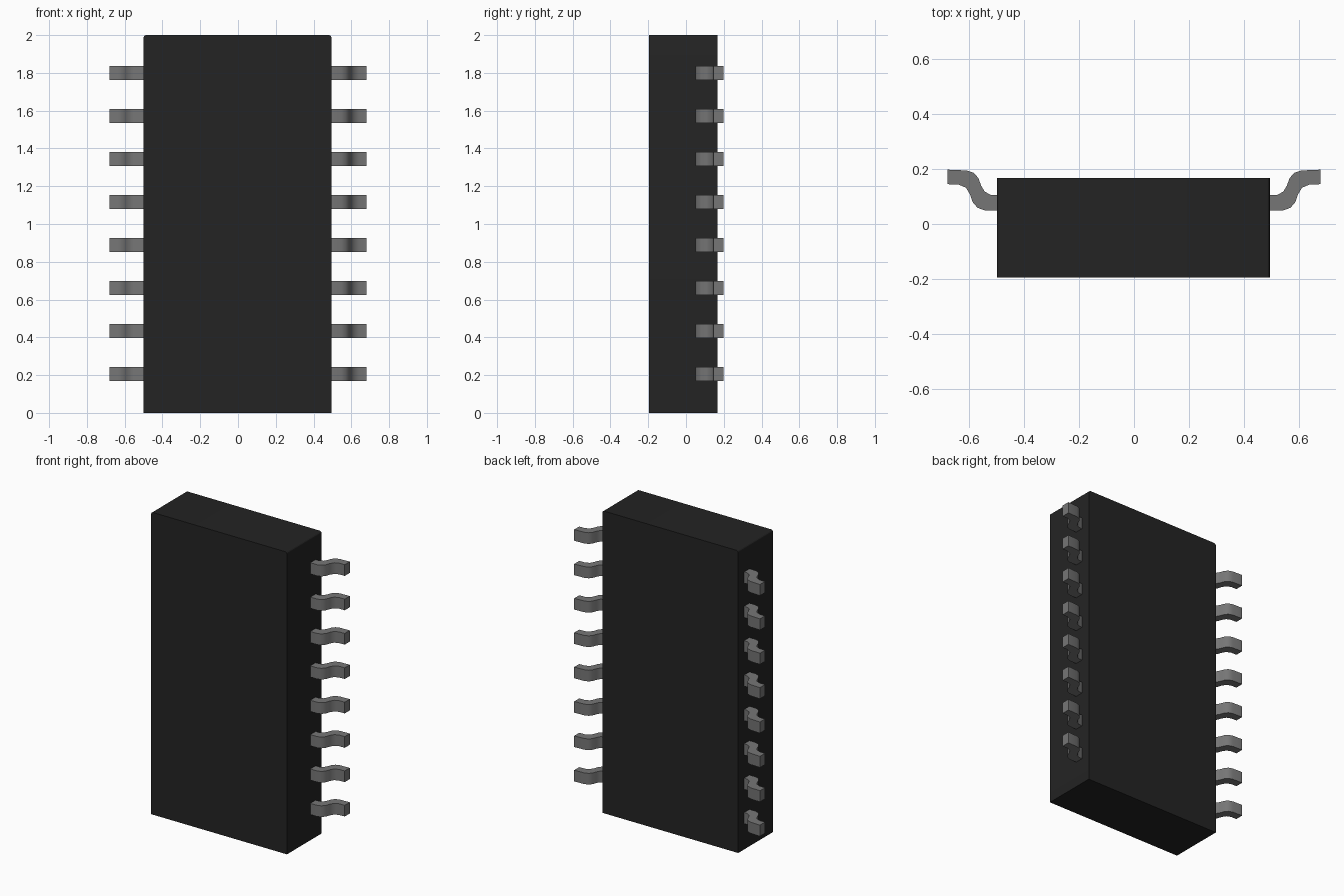
import bpy
import bmesh
import math

cube = bpy.data.objects.get("Cube")
if cube:
    bpy.data.objects.remove(cube, do_unlink=True)


def material(name, rgb):
    m = bpy.data.materials.new(name)
    m.use_nodes = True
    colour = (*rgb, 1.0)
    m.diffuse_color = colour
    m.node_tree.nodes["Principled BSDF"].inputs["Base Color"].default_value = colour
    return m


def finish(bm, name, mat, angle):
    bmesh.ops.recalc_face_normals(bm, faces=bm.faces)
    mesh = bpy.data.meshes.new(name)
    bm.to_mesh(mesh)
    bm.free()
    mesh.materials.append(mat)
    obj = bpy.data.objects.new(name, mesh)
    bpy.context.collection.objects.link(obj)
    bpy.ops.object.select_all(action="DESELECT")
    obj.select_set(True)
    bpy.context.view_layer.objects.active = obj
    bpy.ops.object.shade_smooth_by_angle(angle=math.radians(angle))
    return obj


black = material("black plastic", (0.017, 0.017, 0.017))
grey = material("grey metal", (0.18, 0.18, 0.18))

# Body block, with the front and top rims slightly rounded
X0, X1, Y0, Y1, HEIGHT = -0.5, 0.495, -0.195, 0.168, 2.0
bm = bmesh.new()
bmesh.ops.create_cube(bm, size=1)
for v in bm.verts:
    v.co.x = X1 if v.co.x > 0 else X0
    v.co.y = Y1 if v.co.y > 0 else Y0
    v.co.z = HEIGHT if v.co.z > 0 else 0


def rounded(edge):
    a, b = (v.co for v in edge.verts)
    front = a.y == b.y == Y0
    top_side = a.z == b.z == HEIGHT and a.x == b.x
    bottom = a.z == b.z == 0
    return (front or top_side) and not bottom


bmesh.ops.bevel(bm, geom=[e for e in bm.edges if rounded(e)], offset=0.014,
                segments=3, profile=0.5, affect="EDGES")
finish(bm, "chip_body", black, 25)

# S-bent pin outline (x, y), from the body out to the foot and back
OUTLINE = [
    (0.48, 0.05), (0.545, 0.05), (0.57, 0.059), (0.588, 0.08),
    (0.597, 0.107), (0.612, 0.132), (0.64, 0.144), (0.68, 0.145),
    (0.68, 0.198), (0.61, 0.195), (0.583, 0.186), (0.567, 0.167),
    (0.557, 0.14), (0.544, 0.118), (0.522, 0.106), (0.48, 0.105),
]
PINS, FIRST, PITCH, WIDTH = 8, 0.207, 0.2275, 0.074


def pin(name, side, z):
    bm = bmesh.new()
    base = bm.faces.new([bm.verts.new((side * x, y, z - WIDTH / 2)) for x, y in OUTLINE])
    ext = bmesh.ops.extrude_face_region(bm, geom=[base], use_keep_orig=True)
    verts = [g for g in ext["geom"] if isinstance(g, bmesh.types.BMVert)]
    bmesh.ops.translate(bm, verts=verts, vec=(0, 0, WIDTH))
    finish(bm, name, grey, 40)


# Two mirrored rows of pins
for side, label in ((1, "left"), (-1, "right")):
    for i in range(PINS):
        pin(f"{label}_pin_{i + 1}", side, FIRST + i * PITCH)
